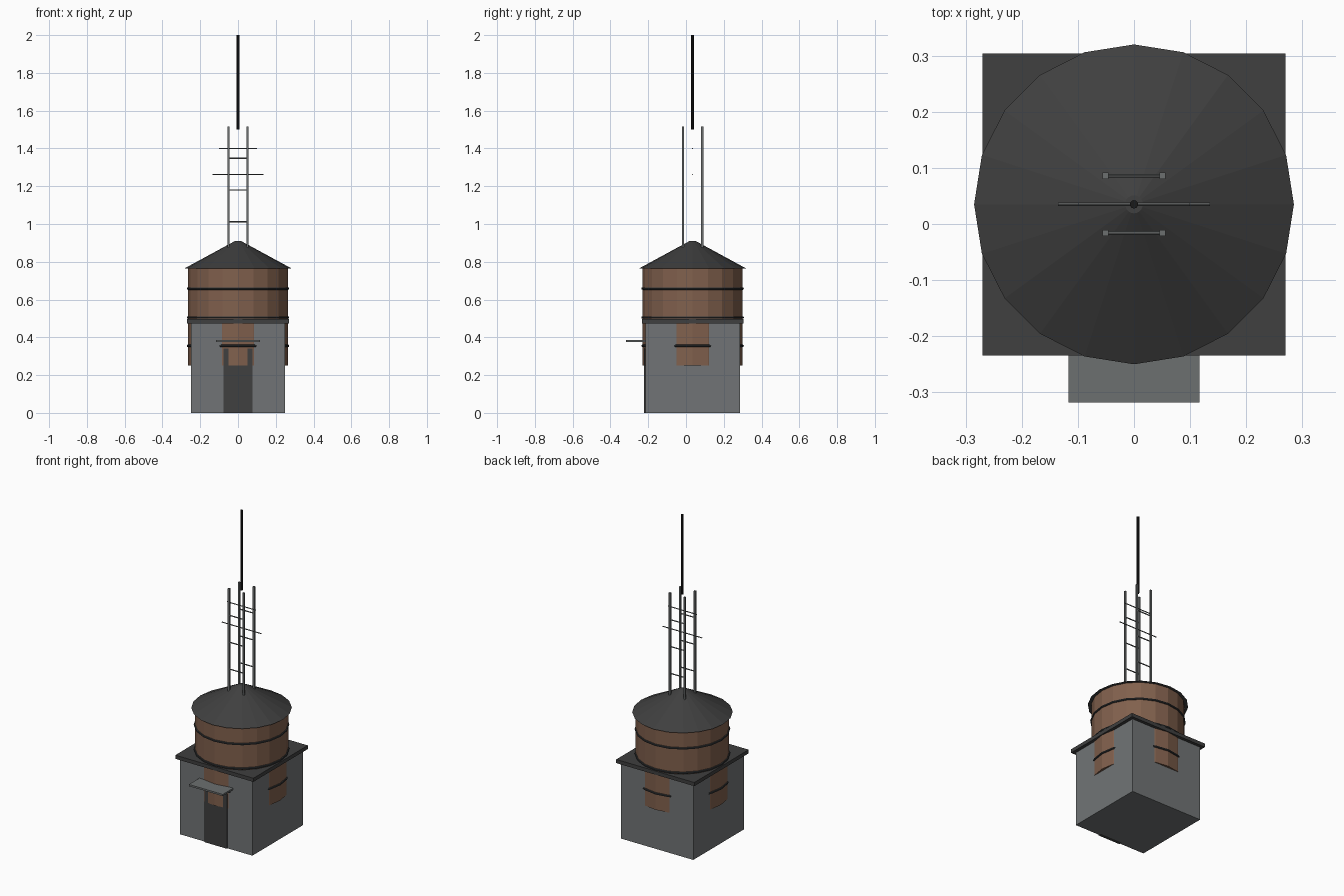
import bpy
from math import pi

default = bpy.data.objects.get("Cube")
if default:
    bpy.data.objects.remove(default, do_unlink=True)

CY = 0.035      # y of the tower axis
SIDES = 20


def material(name, colour):
    m = bpy.data.materials.new(name)
    m.use_nodes = True
    rgba = (*colour, 1)
    m.diffuse_color = rgba
    m.node_tree.nodes["Principled BSDF"].inputs["Base Color"].default_value = rgba
    return m


concrete = material("concrete grey", (0.165, 0.175, 0.18))
wood = material("wood brown", (0.22, 0.118, 0.074))
roofing = material("roof dark grey", (0.05, 0.05, 0.05))
iron = material("iron band grey", (0.035, 0.038, 0.04))
steel = material("steel grey", (0.15, 0.16, 0.16))
black = material("antenna black", (0.01, 0.01, 0.01))


def finish(name, mat):
    ob = bpy.context.object
    ob.name = name
    ob.data.materials.append(mat)
    return ob


def box(name, mat, x, y, z):
    """Box from (min, max) pairs on each axis."""
    spans = (x, y, z)
    bpy.ops.mesh.primitive_cube_add(size=1, location=[(a + b) / 2 for a, b in spans])
    ob = finish(name, mat)
    ob.scale = [b - a for a, b in spans]
    bpy.ops.object.transform_apply(location=False, rotation=False, scale=True)
    return ob


def frustum(name, mat, r1, r2, z0, z1, sides=SIDES):
    bpy.ops.mesh.primitive_cone_add(vertices=sides, radius1=r1, radius2=r2,
                                    depth=z1 - z0, location=(0, CY, (z0 + z1) / 2))
    return finish(name, mat)


def bar(name, half_length, y, z, r=0.003):
    bpy.ops.mesh.primitive_cylinder_add(vertices=8, radius=r, depth=2 * half_length,
                                        location=(0, y, z), rotation=(0, pi / 2, 0))
    return finish(name, steel)


# Base building with slab, door and canopy
box("base_building", concrete, (-0.25, 0.25), (CY - 0.25, CY + 0.25), (0, 0.475))
box("roof_slab", roofing, (-0.27, 0.27), (CY - 0.269, CY + 0.269), (0.474, 0.497))
box("door", roofing, (-0.078, 0.078), (-0.222, -0.2), (0, 0.342))
box("door_canopy", steel, (-0.117, 0.117), (-0.318, -0.2), (0.376, 0.387))

# Tank that sinks into the building, its hoops and conical roof
frustum("tank_wall", wood, 0.265, 0.265, 0.252, 0.766)
for i, z in enumerate((0.355, 0.505, 0.658)):
    bpy.ops.mesh.primitive_torus_add(major_segments=SIDES, minor_segments=8,
                                     major_radius=0.265, minor_radius=0.0065,
                                     location=(0, CY, z))
    finish(f"tank_hoop_{i + 1}", iron)
frustum("tank_roof", roofing, 0.285, 0.016, 0.764, 0.91)

# Two ladder frames above the roof
for side, y in (("front", CY - 0.051), ("back", CY + 0.051)):
    for hand, x in (("left", 0.051), ("right", -0.051)):
        box(f"{side}_{hand}_post", steel, (x - 0.0055, x + 0.0055),
            (y - 0.0055, y + 0.0055), (0.86, 1.516))
    for i in range(3):
        bar(f"{side}_rung_{i + 1}", 0.051, y, 1.012 + 0.168 * i, 0.0035)

# Cross arms and antenna on the axis
bar("lower_cross_arm", 0.135, CY, 1.263)
bar("upper_cross_arm", 0.1, CY, 1.4)
frustum("antenna_mast", black, 0.0075, 0.0075, 1.5, 2.0, 10)
